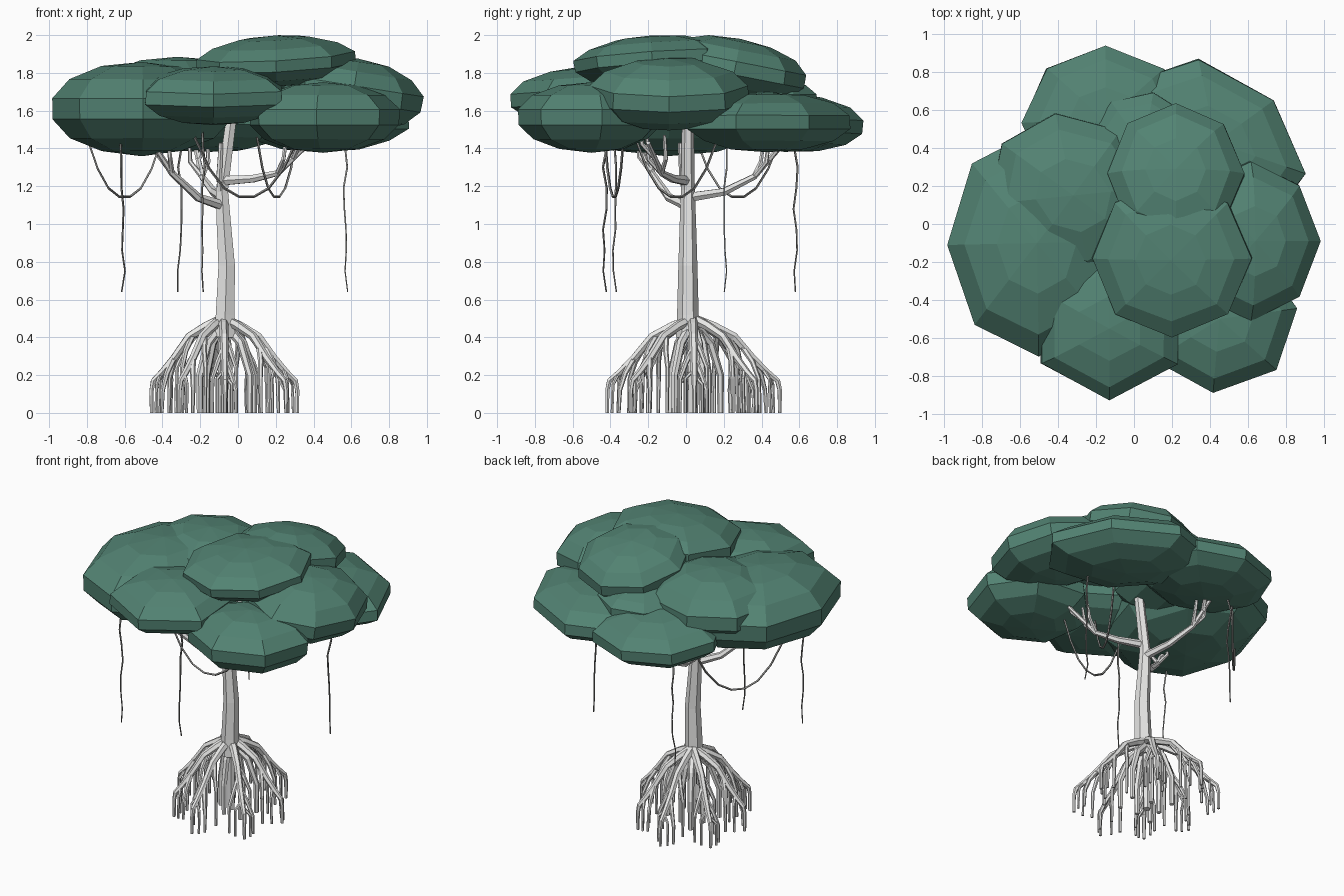
import bpy, bmesh, math, random
from mathutils import Vector, Matrix, Euler

random.seed(4)
cube = bpy.data.objects.get("Cube")
if cube:
    bpy.data.objects.remove(cube, do_unlink=True)


def material(name, rgb):
    m = bpy.data.materials.new(name)
    m.use_nodes = True
    m.diffuse_color = (*rgb, 1)
    m.node_tree.nodes["Principled BSDF"].inputs["Base Color"].default_value = (*rgb, 1)
    return m


LEAF = material("leaf green", (0.085, 0.225, 0.17))
BARK = material("pale bark", (0.8, 0.8, 0.79))
VINE = material("vine grey", (0.28, 0.28, 0.27))


def add_object(name, mesh, mat):
    mesh.materials.clear()
    mesh.materials.append(mat)
    obj = bpy.data.objects.new(name, mesh)
    bpy.context.collection.objects.link(obj)
    return obj


def tubes(name, paths, mat, sides=1):
    """Tapered faceted tubes; each path is (points, start radius, end radius)."""
    curve = bpy.data.curves.new(name, "CURVE")
    curve.dimensions = "3D"
    curve.bevel_depth = 1
    curve.bevel_resolution = sides
    curve.use_fill_caps = True
    for pts, r0, r1 in paths:
        s = curve.splines.new("POLY")
        s.use_smooth = False
        s.points.add(len(pts) - 1)
        for i, p in enumerate(pts):
            s.points[i].co = (*p, 1)
            s.points[i].radius = r0 + (r1 - r0) * i / (len(pts) - 1)
    temp = bpy.data.objects.new(name + "_path", curve)
    bpy.context.collection.objects.link(temp)
    bpy.context.view_layer.update()
    graph = bpy.context.evaluated_depsgraph_get()
    mesh = bpy.data.meshes.new_from_object(temp.evaluated_get(graph))
    bpy.data.objects.remove(temp, do_unlink=True)
    return add_object(name, mesh, mat)


def foliage(name, center, size, turn=(0, 0, 0), facet=0, segments=8):
    """Flattened faceted leaf mass; facet spins the corners round the rim."""
    bm = bmesh.new()
    bmesh.ops.create_uvsphere(bm, u_segments=segments, v_segments=7, radius=1)
    for v in bm.verts:
        v.co.x *= 1.025
        v.co.y *= 1.025
        v.co *= random.uniform(0.985, 1.01)
    tilt = Euler([math.radians(a) for a in turn]).to_matrix().to_4x4()
    bm.transform(Matrix.Translation(center) @ tilt @ Matrix.Diagonal((*size, 1))
                 @ Matrix.Rotation(math.radians(facet), 4, "Z"))
    mesh = bpy.data.meshes.new(name)
    bm.to_mesh(mesh)
    bm.free()
    add_object(name, mesh, LEAF)


# Canopy
foliage("foliage_right", (-0.51, -0.1, 1.61), (0.475, 0.6, 0.25), (0, 0, 0), 1)
foliage("foliage_middle", (-0.32, 0.15, 1.68), (0.47, 0.42, 0.207), (0, 0, 144))
foliage("foliage_back", (-0.15, 0.53, 1.54), (0.44, 0.41, 0.16), (-4, 0, 0))
foliage("foliage_back_left", (0.43, 0.43, 1.54), (0.53, 0.37, 0.16), (0, 0, -40), -10, 7)
foliage("foliage_left", (0.61, -0.09, 1.69), (0.37, 0.42, 0.19), (0, 9, 0))
foliage("foliage_front", (-0.13, -0.54, 1.68), (0.415, 0.39, 0.155), (4, 0, 0), 0, 6)
foliage("foliage_front_left", (0.45, -0.5, 1.565), (0.41, 0.39, 0.187), (0, 0, 0), 21, 7)
foliage("foliage_inner", (0.05, 0.4, 1.66), (0.3, 0.3, 0.12), (0, 0, 35))
foliage("foliage_top_back", (0.22, 0.26, 1.825), (0.36, 0.38, 0.16), (-11, 0, 0))
foliage("foliage_top", (0.2, -0.18, 1.862), (0.42, 0.415, 0.135), (4, -3, 0))

# Trunk with a flared foot
tubes("trunk", [([(-0.07, 0.01, 0.4), (-0.068, 0.01, 0.52), (-0.06, 0.01, 0.78),
                  (-0.075, 0.01, 1.0), (-0.085, 0.01, 1.18), (-0.022, 0.01, 1.66)],
                 0.064, 0.03)], BARK)

# Branches, each with upturned twigs
LIMBS = {
    "branch_left": [(-0.07, 0, 1.23), (0.08, -0.07, 1.24), (0.21, -0.13, 1.27), (0.38, -0.2, 1.43)],
    "branch_right": [(-0.09, 0, 1.1), (-0.21, -0.09, 1.14), (-0.35, -0.18, 1.27), (-0.46, -0.26, 1.44)],
    "branch_back": [(-0.08, 0.01, 1.14), (-0.13, 0.2, 1.17), (-0.19, 0.36, 1.25), (-0.23, 0.52, 1.43)],
}
for name, pts in LIMBS.items():
    pts = [Vector(p) for p in pts]
    along = (pts[3] - pts[0]).normalized()
    side = along.cross(Vector((0, 0, 1))).normalized()
    paths = [(pts, 0.028, 0.012)]
    for base, s in ((pts[2], 1), (pts[2], -1), (pts[2].lerp(pts[3], 0.5), 1)):
        mid = base + along * 0.06 + side * 0.05 * s + Vector((0, 0, 0.05))
        paths.append(([base, mid, mid + Vector((0, 0, 0.12)) + along * 0.02], 0.015, 0.009))
    tubes(name, paths, BARK)
tubes("small_branch", [([(-0.085, 0.01, 1.1), (-0.1, -0.02, 1.25), (-0.09, -0.03, 1.43)],
                        0.02, 0.013)], BARK)

# Arching prop roots, each dropping legs to the ground
HUB = Vector((-0.078, 0.035, 0))
COUNT = 8
for k in range(COUNT):
    ang = math.tau * (k + 0.15) / COUNT + random.uniform(-0.1, 0.1)
    reach = 0.97 - 0.1 * math.cos(2 * (ang - 0.7)) + random.uniform(-0.03, 0.03)

    def at(r, z, da=0.0):
        a = ang + da
        return HUB + Vector((math.cos(a) * r * 0.96, math.sin(a) * r * 1.1, 0)) * reach \
            + Vector((0, 0, z))

    paths = [([at(0.0, 0.5), at(0.1, 0.46), at(0.2, 0.405), at(0.29, 0.29),
               at(0.36, 0.215), at(0.41, 0.17), at(0.42, 0.12), at(0.42, 0)], 0.028, 0.01)]
    # Forked legs from the middle of the arch
    for r, z, da in ((0.18, 0.41, 0.26), (0.24, 0.35, -0.22), (0.29, 0.29, 0.17)):
        paths.append(([at(r, z), at(r + 0.045, z - 0.08, da * 0.6),
                       at(r + 0.075, z - 0.17, da), at(r + 0.08, 0, da)], 0.017, 0.009))
    # Thin tips near the rim
    for r, z, da in ((0.34, 0.23, -0.12), (0.37, 0.2, 0.1)):
        paths.append(([at(r, z), at(r + 0.025, z - 0.05, da), at(r + 0.03, 0, da)], 0.011, 0.008))
    tubes("prop_root_%d" % (k + 1), paths, BARK)

# Steep inner roots under the trunk
inner = []
for k in range(7):
    ang = math.tau * k / 7 + 0.3
    d = Vector((math.cos(ang), math.sin(ang), 0))
    r = 0.09 if k % 2 else 0.17
    inner.append(([HUB + Vector((0, 0, 0.48)), HUB + d * r * 0.65 + Vector((0, 0, 0.37)),
                   HUB + d * r + Vector((0, 0, 0.2)), HUB + d * r], 0.026, 0.016))
inner.append(([HUB + Vector((0, 0, 0.45)), HUB], 0.03, 0.025))
tubes("inner_roots", inner, BARK)

# Hanging aerial roots
for i, (x, y) in enumerate([(-0.61, -0.43), (-0.18, -0.38), (-0.31, 0.58), (0.57, 0.21)]):
    pts = [(x + random.uniform(-0.012, 0.012), y + random.uniform(-0.012, 0.012), 1.52 - 0.11 * j)
           for j in range(9)]
    tubes("hanging_vine_%d" % (i + 1), [(pts, 0.007, 0.004)], VINE, 0)

# Vines slung in loops below the leaves
LOOPS = [((-0.8, 0.05), (-0.4, 0.5)), ((-0.23, -0.43), (0.32, -0.33)), ((0.1, -0.27), (0.31, 0.17))]
for i, (a, b) in enumerate(LOOPS):
    a, b = Vector((*a, 0)), Vector((*b, 0))
    pts = []
    for j in range(8):
        t = j / 7
        pts.append(a.lerp(b, t) + Vector((0, 0, 1.14 + 0.32 * abs(2 * t - 1) ** 2.2)))
    tubes("looped_vine_%d" % (i + 1), [(pts, 0.007, 0.007)], VINE, 0)
